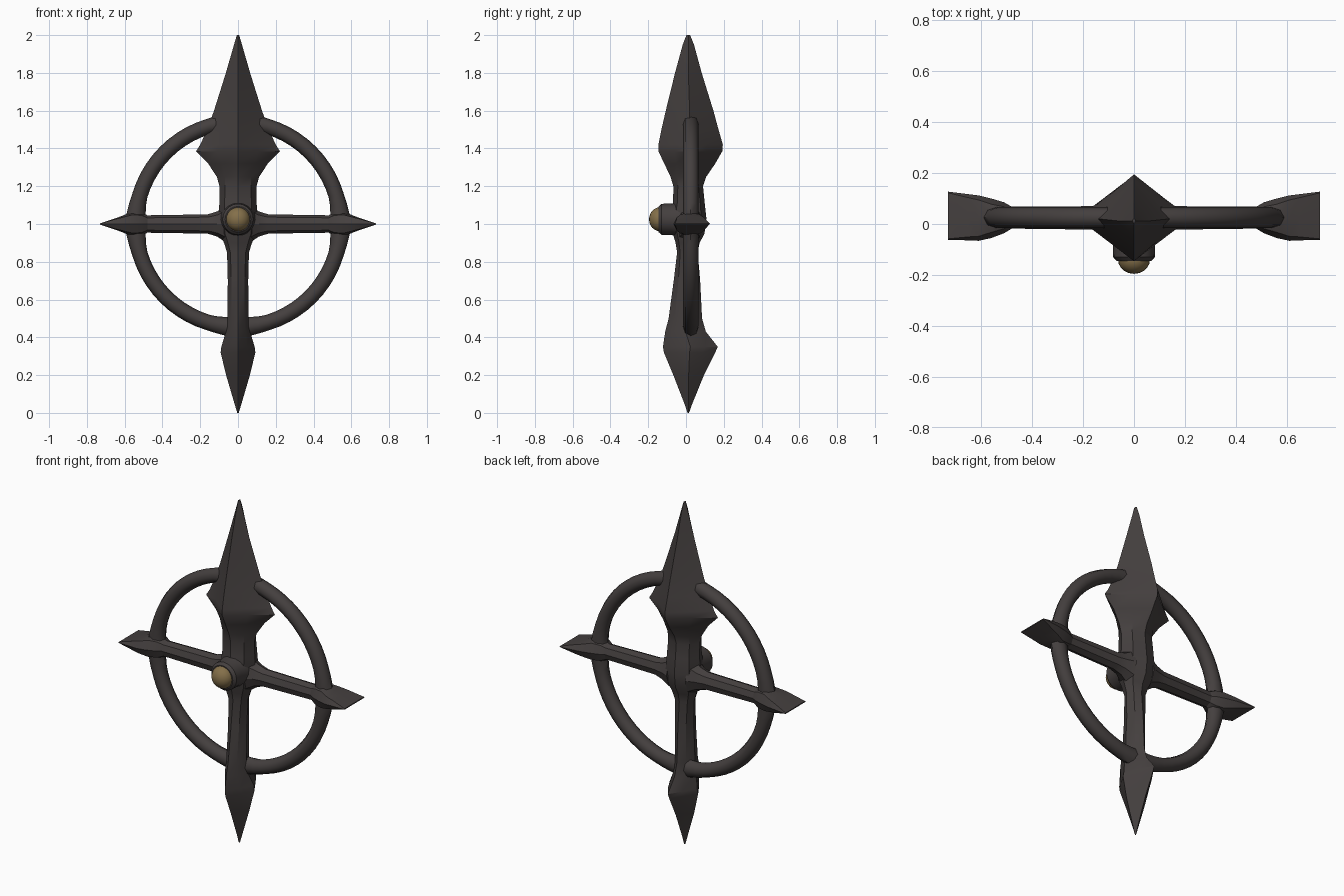
import bpy, bmesh, math
from mathutils import Vector

if "Cube" in bpy.data.objects:
    bpy.data.objects.remove(bpy.data.objects["Cube"])


def material(name, rgb):
    m = bpy.data.materials.new(name)
    m.diffuse_color = (*rgb, 1)
    m.use_nodes = True
    m.node_tree.nodes["Principled BSDF"].inputs["Base Color"].default_value = m.diffuse_color
    return m


METAL = material("dark iron", (0.058, 0.050, 0.049))
GEM = material("dull gold", (0.23, 0.16, 0.068))


def finish(name, bm, mat, angle=28):
    bmesh.ops.recalc_face_normals(bm, faces=bm.faces)
    me = bpy.data.meshes.new(name)
    bm.to_mesh(me)
    bm.free()
    me.materials.append(mat)
    ob = bpy.data.objects.new(name, me)
    bpy.context.collection.objects.link(ob)
    bpy.ops.object.select_all(action='DESELECT')
    ob.select_set(True)
    bpy.context.view_layer.objects.active = ob
    bpy.ops.object.shade_smooth_by_angle(angle=math.radians(angle))
    return ob


def bridge(bm, rings, closed=False):
    n = len(rings[0])
    pairs = list(zip(rings, rings[1:] + rings[:1])) if closed else list(zip(rings, rings[1:]))
    for a, b in pairs:
        for i in range(n):
            j = (i + 1) % n
            bm.faces.new((a[i], a[j], b[j], b[i]))
    if not closed:
        bm.faces.new(rings[0])
        bm.faces.new(rings[-1])


def loft(name, rows, place):
    """rows: position, half width, front y, back y, roundness (0.5 diamond, 0.71 round, 1 box)"""
    bm = bmesh.new()
    rings = []
    for p, w, y0, y1, k in rows:
        mid, h = (y0 + y1) / 2, (y1 - y0) / 2
        unit = [(1, 0), (k, k), (0, 1), (-k, k), (-1, 0), (-k, -k), (0, -1), (k, -k)]
        rings.append([bm.verts.new(place(p, u * w, mid + v * h)) for u, v in unit])
    bridge(bm, rings)
    return finish(name, bm, METAL)


# Upright: lower spike, shaft, hub and large diamond blade
loft("upright_blade", [
    (0.00, 0.004, 0.008, 0.016, 0.5),
    (0.04, 0.016, -0.005, 0.03, 0.5),
    (0.20, 0.063, -0.067, 0.095, 0.5),
    (0.32, 0.092, -0.117, 0.155, 0.52),
    (0.35, 0.088, -0.122, 0.168, 0.53),
    (0.43, 0.064, -0.11, 0.105, 0.6),
    (0.50, 0.056, -0.092, 0.085, 0.62),
    (0.70, 0.054, -0.065, 0.075, 0.65),
    (0.85, 0.058, -0.047, 0.062, 0.7),
    (0.90, 0.074, -0.055, 0.072, 0.72),
    (0.95, 0.096, -0.07, 0.098, 0.72),
    (1.03, 0.104, -0.085, 0.108, 0.72),
    (1.12, 0.098, -0.068, 0.098, 0.72),
    (1.20, 0.098, -0.067, 0.09, 0.70),
    (1.25, 0.112, -0.082, 0.107, 0.62),
    (1.32, 0.158, -0.115, 0.155, 0.53),
    (1.385, 0.222, -0.146, 0.192, 0.5),
    (1.42, 0.200, -0.146, 0.195, 0.5),
    (1.50, 0.163, -0.13, 0.172, 0.5),
    (1.60, 0.127, -0.107, 0.145, 0.5),
    (1.80, 0.064, -0.058, 0.083, 0.5),
    (1.95, 0.021, -0.017, 0.042, 0.52),
    (2.00, 0.006, 0.002, 0.022, 0.6),
], lambda p, u, y: (u, y, p))

# Side arms: round bar flaring into a wedge that thins in z and widens in y
arm = [
    (0.06, 0.10, -0.06, 0.095, 0.71),
    (0.11, 0.067, -0.03, 0.08, 0.71),
    (0.16, 0.051, -0.022, 0.07, 0.71),
    (0.48, 0.046, -0.018, 0.068, 0.71),
    (0.51, 0.064, -0.036, 0.085, 0.71),
    (0.56, 0.068, -0.055, 0.10, 0.71),
    (0.61, 0.044, -0.066, 0.112, 0.80),
    (0.65, 0.030, -0.064, 0.117, 0.85),
    (0.73, 0.003, -0.063, 0.127, 0.95),
]
for side, s in (("left", -1), ("right", 1)):
    loft(side + "_arm", arm, lambda p, u, y: (s * p, y, 1.0 + u))

# Ring, swelling slightly where it meets the arms and the upright
bm = bmesh.new()
rings = []
for i in range(64):
    a = math.tau * i / 64
    near = abs(math.sin(2 * a))
    r = 0.041 + 0.016 * max(0, 1 - near / 0.5)
    out = Vector((math.cos(a), 0, math.sin(a)))
    rings.append([bm.verts.new(out * (0.542 + r * math.cos(t))
                               + Vector((0, 0.025 + 0.041 * math.sin(t), 0.997)))
                  for t in (math.tau * j / 8 for j in range(8))])
bridge(bm, rings, closed=True)
finish("ring", bm, METAL, 50)

# Socket on the front of the hub: a turned collar
bm = bmesh.new()
rings = [[bm.verts.new((r * math.cos(math.tau * j / 20), y, 1.025 + r * math.sin(math.tau * j / 20)))
          for j in range(20)]
         for r, y in ((0.098, 0.0), (0.088, -0.05), (0.083, -0.08), (0.082, -0.13), (0.068, -0.145))]
bridge(bm, rings)
finish("gem_socket", bm, METAL)

# Domed gem
bm = bmesh.new()
bmesh.ops.create_uvsphere(bm, u_segments=20, v_segments=12, radius=0.063)
for v in bm.verts:
    v.co = Vector((v.co.x, v.co.y * 0.9 - 0.139, v.co.z + 1.025))
finish("gem", bm, GEM, 60)
